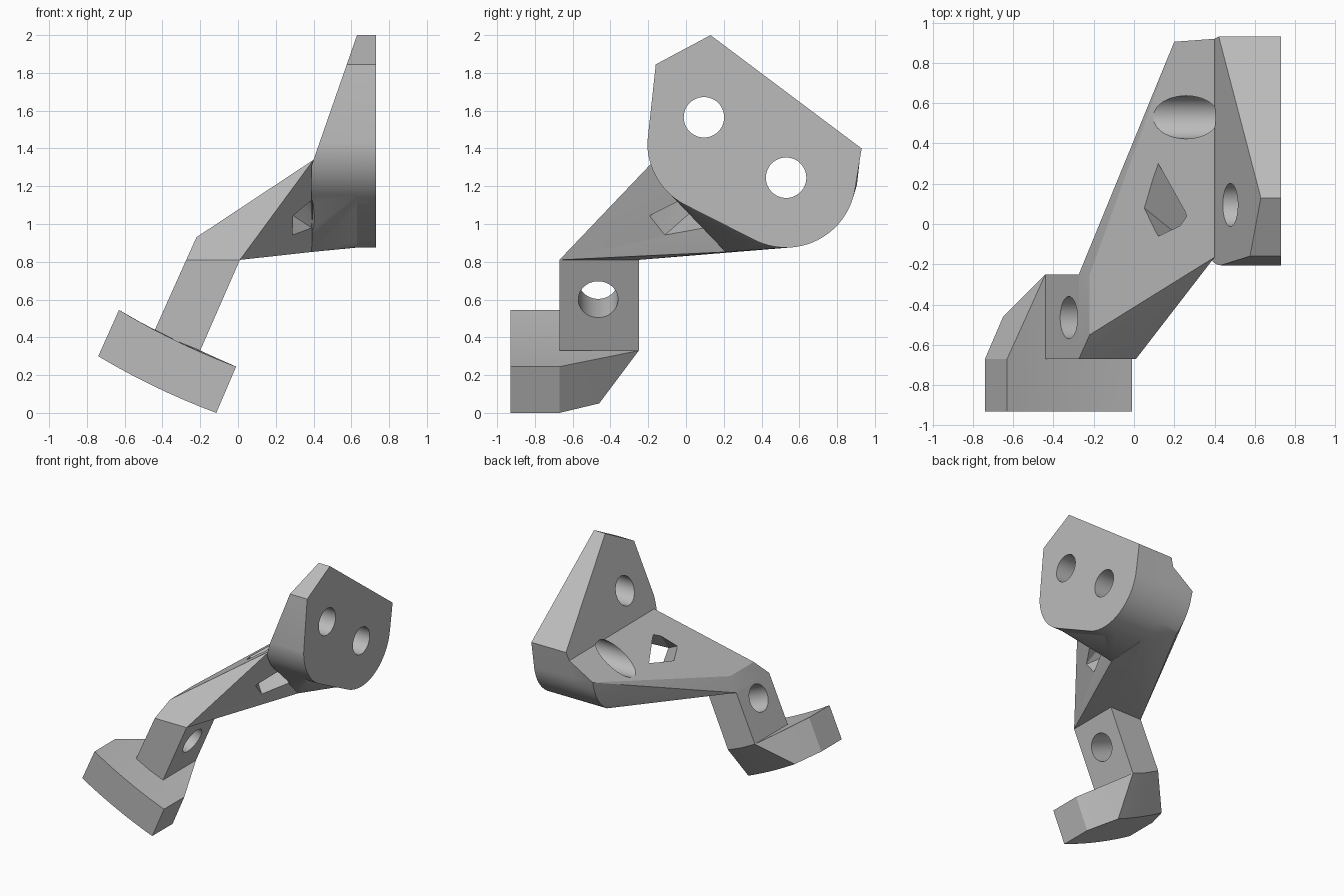
import bpy, bmesh, math
from mathutils import Vector

old = bpy.data.objects.get("Cube")
if old:
    bpy.data.objects.remove(old, do_unlink=True)

grey = bpy.data.materials.new("plain_grey")
grey.use_nodes = True
grey.diffuse_color = (0.5, 0.5, 0.5, 1)
grey.node_tree.nodes["Principled BSDF"].inputs["Base Color"].default_value = (0.5, 0.5, 0.5, 1)


def finish(name, bm):
    bmesh.ops.recalc_face_normals(bm, faces=bm.faces[:])
    mesh = bpy.data.meshes.new(name)
    bm.to_mesh(mesh)
    bm.free()
    mesh.materials.append(grey)
    obj = bpy.data.objects.new(name, mesh)
    bpy.context.collection.objects.link(obj)
    return obj


def hull(name, points):
    bm = bmesh.new()
    for p in points:
        bm.verts.new(p)
    res = bmesh.ops.convex_hull(bm, input=bm.verts[:])
    loose = {v for v in res["geom_interior"] + res["geom_unused"] if isinstance(v, bmesh.types.BMVert)}
    bmesh.ops.delete(bm, geom=list(loose), context='VERTS')
    bmesh.ops.dissolve_limit(bm, angle_limit=0.01, verts=bm.verts[:], edges=bm.edges[:])
    return finish(name, bm)


def prism(points, offset):
    bm = bmesh.new()
    face = bm.faces.new([bm.verts.new(p) for p in points])
    ext = bmesh.ops.extrude_face_region(bm, geom=[face])
    bmesh.ops.translate(bm, vec=offset, verts=[v for v in ext["geom"] if isinstance(v, bmesh.types.BMVert)])
    return bm


def rod(name, start, end, radius):
    start, end = Vector(start), Vector(end)
    bm = bmesh.new()
    bmesh.ops.create_cone(bm, cap_ends=True, segments=48, radius1=radius, radius2=radius,
                          depth=(end - start).length)
    bm.transform((end - start).to_track_quat('Z', 'Y').to_matrix().to_4x4())
    bmesh.ops.translate(bm, vec=(start + end) / 2, verts=bm.verts[:])
    return finish(name, bm)


def combine(target, others, operation):
    # apply each boolean at once and drop the helper
    for other in others:
        other.hide_render = True
        mod = target.modifiers.new("bool", 'BOOLEAN')
        mod.operation, mod.solver, mod.object = operation, 'EXACT', other
        graph = bpy.context.evaluated_depsgraph_get()
        mesh = bpy.data.meshes.new_from_object(target.evaluated_get(graph))
        target.modifiers.clear()
        target.data = mesh
        bpy.data.objects.remove(other, do_unlink=True)


def arc(cy, cz, a, b, n, r=0.37):
    return [(cy + r * math.cos(math.radians(a + (b - a) * i / n)),
             cz + r * math.sin(math.radians(a + (b - a) * i / n))) for i in range(n + 1)]


# Plate: rounded profile, slanted on the inner side
near_arc = arc(0.165, 1.43, 180, 242.5, 14)
far_arc = arc(0.53, 1.245, 242.5, 352, 26)
profile = [(0.13, 2.0), (-0.16, 1.845)] + near_arc + far_arc + [(0.93, 1.40)]
bm = prism([(0.39, y, z) for y, z in profile], (0.34, 0, 0))
bmesh.ops.recalc_face_normals(bm, faces=bm.faces[:])
cut = bmesh.ops.bisect_plane(bm, geom=bm.verts[:] + bm.edges[:] + bm.faces[:], plane_co=(0.40, 0, 1.34),
                             plane_no=(-0.66, 0, 0.23), clear_outer=True)
bmesh.ops.holes_fill(bm, edges=[e for e in bm.edges if e.is_boundary])
plate = finish("mount_plate_and_arm", bm)

# Arm: sloping wedge between post and plate
corner = (0.39, 0.21, 0.852)
arm_points = [(-0.274, -0.67, 0.81), (0.01, -0.67, 0.81), (-0.274, -0.25, 0.81), (0.01, -0.25, 0.81),
              (-0.22, -0.55, 0.93), (-0.22, -0.25, 0.93),
              (0.31, -0.16, 1.28), (0.25, -0.26, 1.18), (0.40, -0.165, 1.34),
              (0.39, -0.04, 1.14), (0.20, 0.905, 1.207), (0.405, 0.92, 1.34), corner]
arm_points += [(0.39, y, z) for y, z in far_arc if y > 0.5]
arm_points += [(0.20, y, z) for y, z in far_arc if y > 0.72 and z < 1.2]
arm = hull("arm", arm_points)

# Web: fairing from the arm corner to the plate rim
web = hull("web", [corner] + [(x, y, z) for x in (0.395, 0.63)
                              for y, z in near_arc[11:] + far_arc[1:8]])
combine(plate, [arm, web], 'UNION')

# Bolt holes and the slanted window
holes = [rod("cutter", (-0.5, y, z), (1, y, z), 0.107) for y, z in ((0.095, 1.565), (0.53, 1.245))]
upper = [(0.05, 0.08, 1.11), (0.12, 0.30, 1.155), (0.26, 0.04, 1.25), (0.12, -0.06, 1.155)]
lower = [(0.25, -0.08, 0.97), (0.39, 0.10, 0.98), (0.38, -0.03, 1.13), (0.25, -0.16, 1.07)]
window = []
for a, b in zip(upper, lower):
    a, b = Vector(a), Vector(b)
    window += [a + (a - b) * 0.5, b + (b - a) * 0.35]
holes.append(hull("cutter", window))
combine(plate, holes, 'DIFFERENCE')

# Post: leaning block with a cross hole
outline = [(-0.44, 0.44), (-0.32, 0.378), (-0.2, 0.33), (0.01, 0.81), (-0.274, 0.81)]
post = finish("post", prism([(x, -0.67, z) for x, z in outline], (0, 0.42, 0)))
combine(post, [rod("cutter", (-0.57, -0.465, 0.80), (0.165, -0.465, 0.50), 0.105)], 'DIFFERENCE')

# Foot: curved pad, lofted front to back and tapering to an edge
def row(y, a, b, sag, n=10):
    pts = []
    for i in range(n + 1):
        t = i / n
        drop = sag * 4 * t * (1 - t)
        pts.append((a[0] + (b[0] - a[0]) * t - 0.4 * drop, y, a[1] + (b[1] - a[1]) * t - 0.9 * drop))
    return pts

wide = ((-0.63, 0.545), (-0.01, 0.245), 0.016), ((-0.74, 0.30), (-0.115, 0.0), 0.016)
mid = ((-0.535, 0.49), (-0.105, 0.287), 0.008), ((-0.65, 0.255), (-0.235, 0.05), 0.008)
edge = ((-0.44, 0.44), (-0.2, 0.33), 0.004)
bm = bmesh.new()
rings = []
for y, (top, bottom) in ((-0.93, wide), (-0.67, wide), (-0.46, mid), (-0.25, (edge, edge))):
    rings.append([bm.verts.new(p) for p in row(y, *top) + row(y, *bottom)[::-1]])
for r, s in zip(rings, rings[1:]):
    for i in range(len(r)):
        j = (i + 1) % len(r)
        bm.faces.new((r[i], r[j], s[j], s[i]))
bm.faces.new(rings[0])
bmesh.ops.remove_doubles(bm, verts=bm.verts[:], dist=0.0005)
foot = finish("foot", bm)

# Smooth the curved faces, keep the edges crisp
bpy.ops.object.select_all(action='DESELECT')
for obj in (plate, post, foot):
    obj.select_set(True)
bpy.context.view_layer.objects.active = plate
bpy.ops.object.shade_smooth_by_angle(angle=math.radians(20))
